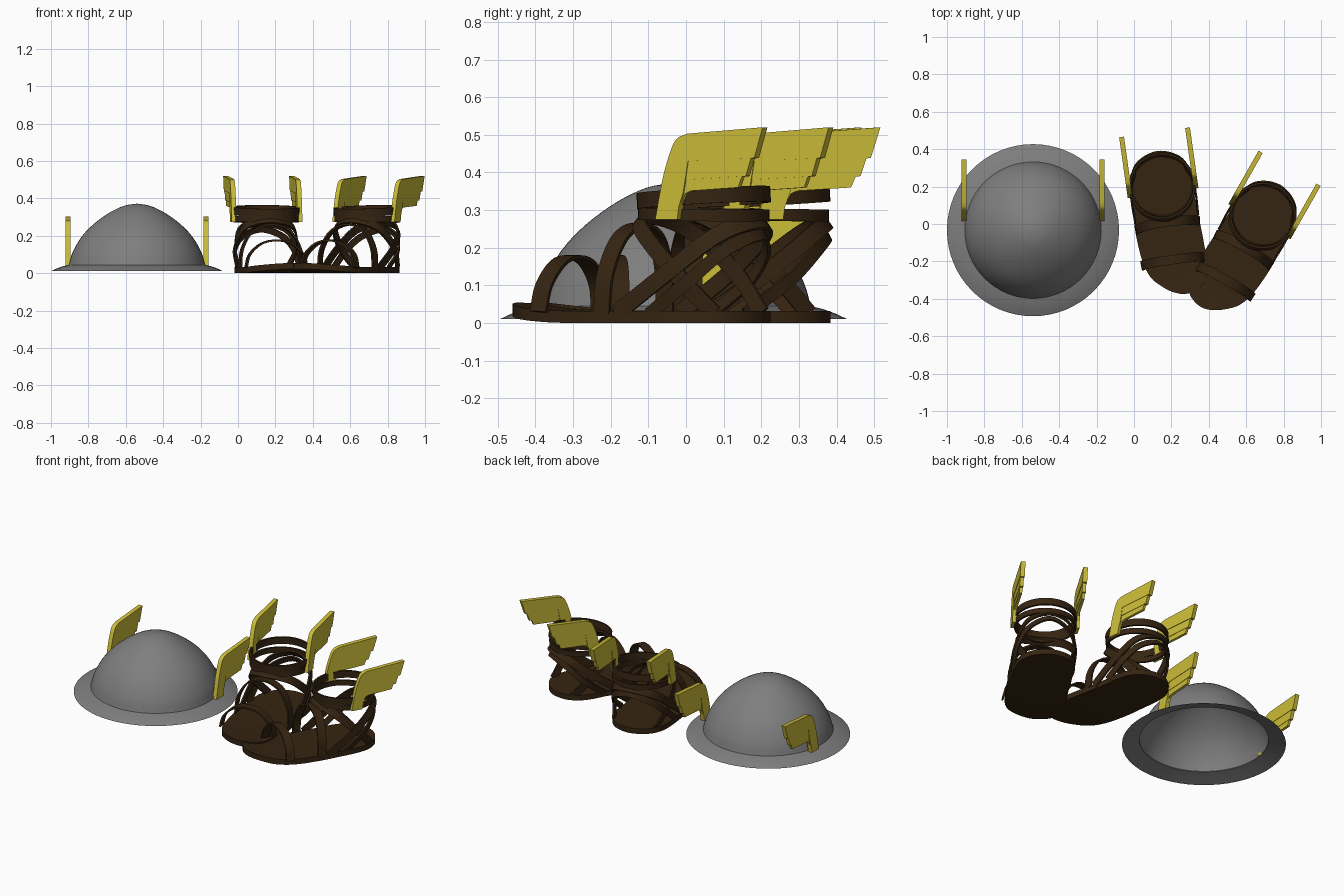
import bpy, bmesh, math
from mathutils import Vector, Matrix

if "Cube" in bpy.data.objects:
    bpy.data.objects.remove(bpy.data.objects["Cube"])


def material(name, rgb):
    m = bpy.data.materials.new(name)
    m.diffuse_color = (*rgb, 1)
    m.use_nodes = True
    m.node_tree.nodes["Principled BSDF"].inputs["Base Color"].default_value = m.diffuse_color
    return m


STEEL = material("grey metal", (0.21, 0.21, 0.21))
LEATHER = material("dark brown leather", (0.036, 0.018, 0.006))
GOLD = material("yellow gold", (0.60, 0.51, 0.04))


def finish(bm, name, mat, matrix=Matrix(), closed=True):
    bm.transform(matrix)
    bmesh.ops.recalc_face_normals(bm, faces=bm.faces)
    me = bpy.data.meshes.new(name)
    bm.to_mesh(me)
    bm.free()
    me.materials.append(mat)
    ob = bpy.data.objects.new(name, me)
    bpy.context.collection.objects.link(ob)
    return ob


def spline(pts, n=6, cyclic=False):
    """Catmull-Rom curve through the points."""
    p = [Vector(q) for q in pts]
    k = len(p)
    if cyclic:
        get = lambda i: p[i % k]
    else:
        ends = {-1: 2 * p[0] - p[1], k: 2 * p[-1] - p[-2]}
        get = lambda i: ends.get(i) if i in ends else p[i]
    out = []
    for i in range(k if cyclic else k - 1):
        a, b, c, d = (get(i + j) for j in (-1, 0, 1, 2))
        for s in range(n):
            t = s / n
            out.append(0.5 * (2 * b + (c - a) * t + (2 * a - 5 * b + 4 * c - d) * t * t
                              + (3 * b - a - 3 * c + d) * t ** 3))
    if not cyclic:
        out.append(p[-1])
    return out


def lathe(bm, profile, n=64, closed=False):
    """Spin (r, z) points around z."""
    rings = []
    for r, z in profile:
        if r < 1e-6:
            rings.append([bm.verts.new((0, 0, z))] * n)
        else:
            rings.append([bm.verts.new((r * math.cos(2 * math.pi * i / n),
                                        r * math.sin(2 * math.pi * i / n), z)) for i in range(n)])
    pairs = list(zip(rings, rings[1:])) + ([(rings[-1], rings[0])] if closed else [])
    for a, b in pairs:
        for i in range(n):
            j = (i + 1) % n
            f = [a[i], a[j], b[j], b[i]]
            bm.faces.new(list(dict.fromkeys(f)))


def plate(bm, outline, x, thick):
    """Plate in the yz plane, extruded along x."""
    f = bm.faces.new([bm.verts.new((x - thick / 2, u, v)) for u, v in outline])
    ext = bmesh.ops.extrude_face_region(bm, geom=[f])
    bmesh.ops.translate(bm, vec=(thick, 0, 0),
                        verts=[g for g in ext["geom"] if isinstance(g, bmesh.types.BMVert)])


def wing(name, x, y, z, matrix):
    """Three stepped feathers, the top one carrying the stem."""
    bm = bmesh.new()
    lead = [(q.x, q.y) for q in spline([(0, 0), (.012, .06), (.027, .125), (.05, .19),
                                        (.068, .216), (.098, .228)], 4)]
    top = lead + [(.328, .245), (.302, .163), (.10, .155), (.085, .07), (.072, .035), (.067, 0)]
    mid = [(.06, .17), (.293, .17), (.275, .115), (.08, .105)]
    low = [(.06, .12), (.265, .122), (.25, .085), (.105, .076), (.088, .068), (.076, .045), (.04, .06)]
    for outline, thick in ((top, .026), (mid, .021), (low, .016)):
        plate(bm, [(y + u, z + v) for u, v in outline], x, thick)
    finish(bm, name, GOLD, matrix)


def strap(bm, half, centre, width=.045, thick=.01):
    """Flat band through half a path (ending on x = 0) and its mirror image."""
    c = Vector(centre)
    path = spline(half + [(-x, y, z) for x, y, z in reversed(half[:-1])], 7)
    rows = []
    for i, p in enumerate(path):
        t = (path[min(i + 1, len(path) - 1)] - path[max(i - 1, 0)]).normalized()
        n = p - c
        n = (n - t * n.dot(t)).normalized()
        w = t.cross(n) * width / 2
        n = n * thick / 2
        rows.append([bm.verts.new(p + q) for q in (w + n, -w + n, -w - n, w - n)])
    for a, b in zip(rows, rows[1:]):
        for i in range(4):
            j = (i + 1) % 4
            bm.faces.new((a[i], a[j], b[j], b[i]))
    bm.faces.new(rows[0])
    bm.faces.new(rows[-1][::-1])


def sandal(side, mirror, loc, turn):
    m = (Matrix.Translation(loc) @ Matrix.Rotation(math.radians(turn), 4, 'Z')
         @ Matrix.Diagonal((mirror, 1, 1, 1)))

    # sole with a slightly lifted toe
    outline = [(.165, -.09), (.18, -.365), (.166, -.50), (.139, -.555), (.09, -.583), (.035, -.59),
               (-.024, -.57), (-.08, -.53), (-.128, -.478), (-.16, -.387), (-.175, -.24),
               (-.174, -.115), (-.17, 0), (-.15, .085), (-.095, .15), (0, .18), (.095, .15),
               (.15, .085), (.167, 0)]
    bm = bmesh.new()
    bm.faces.new([bm.verts.new((q.x, q.y, 0)) for q in spline([(x, y, 0) for x, y in outline], 4, True)])
    for k in range(5):
        bmesh.ops.bisect_plane(bm, geom=bm.verts[:] + bm.edges[:] + bm.faces[:],
                               plane_co=(0, -.3 - .055 * k, 0), plane_no=(0, 1, 0))
    ext = bmesh.ops.extrude_face_region(bm, geom=bm.faces[:])
    bmesh.ops.translate(bm, vec=(0, 0, .032),
                        verts=[g for g in ext["geom"] if isinstance(g, bmesh.types.BMVert)])
    for v in bm.verts:
        v.co.z += .022 * (max(0, -v.co.y - .3) / .29) ** 2
    finish(bm, side + "_sole", LEATHER, m)

    # toe strap, instep strap and the crossing ankle straps
    bm = bmesh.new()
    strap(bm, [(-.166, -.41, .03), (-.145, -.405, .10), (-.08, -.40, .158), (0, -.40, .175)],
          (0, -.40, .03), .05)
    strap(bm, [(-.17, -.215, .025), (-.158, -.21, .13), (-.10, -.20, .225), (0, -.195, .26)],
          (0, -.20, .05), .05)
    strap(bm, [(-.17, -.17, .025), (-.17, -.02, .13), (-.125, .115, .235), (0, .17, .27)],
          (0, -.01, .14))
    strap(bm, [(-.168, -.07, .025), (-.163, .05, .115), (-.11, .13, .195), (0, .172, .235)],
          (0, -.01, .14), .035)
    strap(bm, [(-.13, .105, .025), (-.165, .0, .14), (-.125, -.12, .25), (0, -.175, .285)],
          (0, -.01, .14))
    finish(bm, side + "_straps", LEATHER, m)

    # two tilted ankle bands
    for label, z, h, r, tilt in (("upper", .333, .042, .178, 3.5), ("lower", .288, .032, .175, -1)):
        bm = bmesh.new()
        lathe(bm, [(r, -h / 2), (r, h / 2), (r - .012, h / 2), (r - .012, -h / 2)], 48, True)
        finish(bm, f"{side}_{label}_ankle_band", LEATHER,
               m @ Matrix.Translation((0, 0, z)) @ Matrix.Rotation(math.radians(tilt), 4, 'X'))

    # wings on both sides of the ankle
    for label, x in (("inner", .178), ("outer", -.178)):
        wing(f"{side}_{label}_wing", x, -.04, .275, m)


# helmet dome and brim
hat = Matrix.Translation((-.54, -.033, 0))
bm = bmesh.new()
dome = spline([(.365, .045, 0), (.345, .11, 0), (.30, .19, 0), (.235, .26, 0), (.15, .322, 0),
               (.07, .36, 0), (0, .372, 0)], 4)
lathe(bm, [(q.x, q.y) for q in dome])
finish(bm, "helmet_dome", STEEL, hat)
bm = bmesh.new()
lathe(bm, [(.46, .011), (.43, .025), (.40, .036), (.365, .045), (.362, .040), (.40, .030), (.43, .020)],
      64, True)
finish(bm, "helmet_brim", STEEL, hat)
for label, x in (("left", -.368), ("right", .368)):
    wing(f"helmet_{label}_wing", x, .05, .04, hat @ Matrix.Diagonal((1, 1, 1.06, 1)))

sandal("left_sandal", 1, (.15, .205, 0), 8)
sandal("right_sandal", -1, (.69, .047, 0), -29.5)

# smooth shading with sharp edges kept
for ob in bpy.context.scene.objects:
    ob.select_set(True)
    bpy.context.view_layer.objects.active = ob
bpy.ops.object.shade_smooth_by_angle(angle=math.radians(35))
